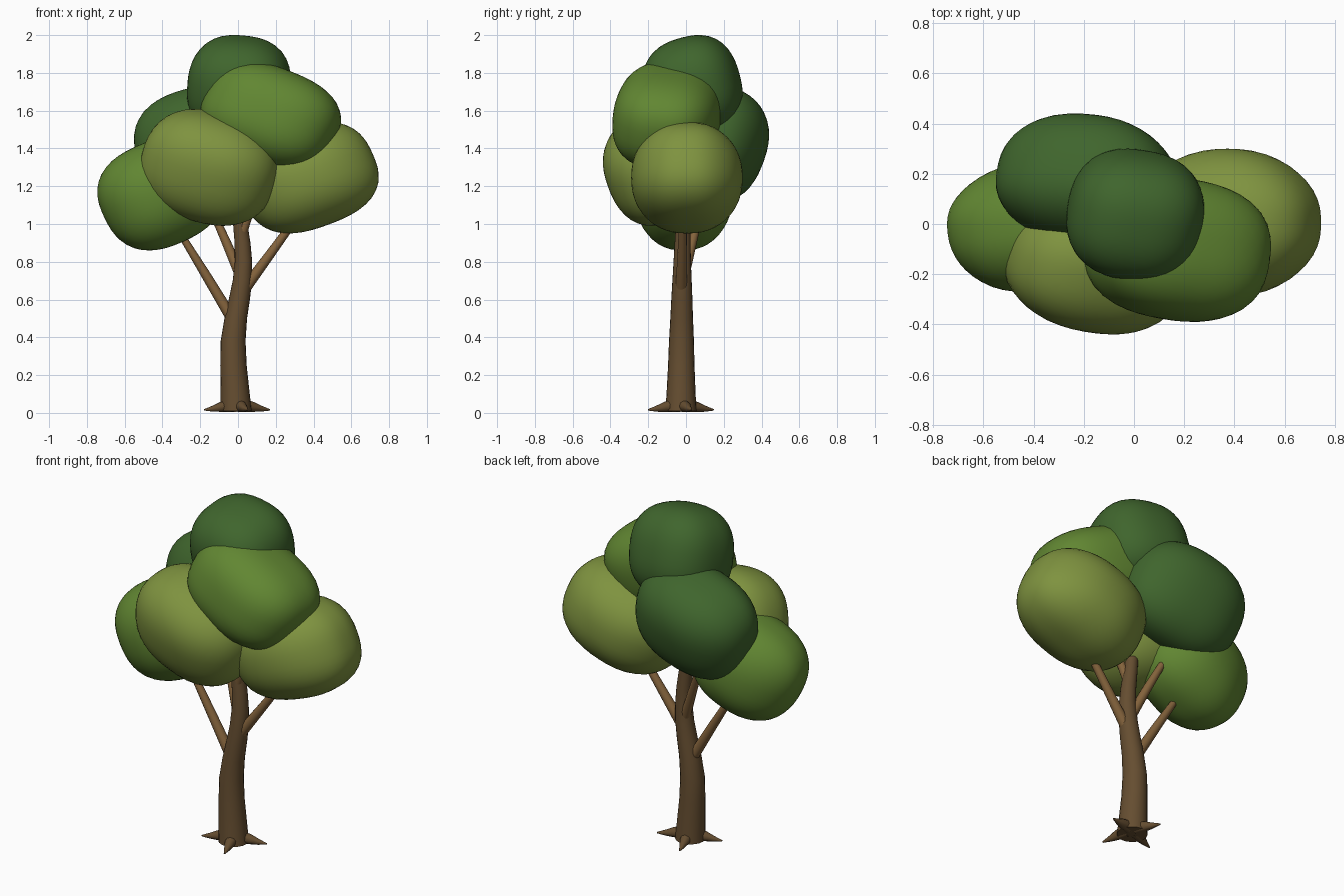
import bpy, bmesh, math
from mathutils import Vector, Matrix

if "Cube" in bpy.data.objects:
    bpy.data.objects.remove(bpy.data.objects["Cube"])


def material(name, rgb):
    m = bpy.data.materials.new(name)
    m.diffuse_color = (*rgb, 1)
    m.use_nodes = True
    m.node_tree.nodes["Principled BSDF"].inputs["Base Color"].default_value = m.diffuse_color
    return m


BARK = material("bark", (0.130, 0.075, 0.030))
LIMB = material("limb", (0.23, 0.125, 0.045))
DARK = material("dark_green", (0.050, 0.130, 0.026))
MID = material("mid_green", (0.120, 0.240, 0.032))
OLIVE = material("olive_green", (0.210, 0.290, 0.050))


def finish(bm, name, mat):
    bmesh.ops.recalc_face_normals(bm, faces=bm.faces)
    me = bpy.data.meshes.new(name)
    bm.to_mesh(me)
    bm.free()
    ob = bpy.data.objects.new(name, me)
    bpy.context.collection.objects.link(ob)
    me.materials.append(mat)
    bpy.context.view_layer.objects.active = ob
    ob.select_set(True)
    bpy.ops.object.shade_smooth_by_angle(angle=math.radians(50))
    ob.select_set(False)
    return ob


def tube(name, points, mat, sides=16, level=False):
    """Tapered tube through (x, y, z, radius) points; level keeps rings flat."""
    bm = bmesh.new()
    pos = [Vector(p[:3]) for p in points]
    rings = []
    for i, p in enumerate(points):
        d = pos[min(i + 1, len(pos) - 1)] - pos[max(i - 1, 0)]
        if level:
            d = Vector((0, 0, 1))
        q = Vector((0, 0, 1)).rotation_difference(d)
        ring = []
        for k in range(sides):
            a = 2 * math.pi * k / sides
            ring.append(bm.verts.new(pos[i] + q @ Vector((math.cos(a), math.sin(a), 0)) * p[3]))
        rings.append(ring)
    for a, b in zip(rings, rings[1:]):
        for k in range(sides):
            j = (k + 1) % sides
            bm.faces.new((a[k], a[j], b[j], b[k]))
    bm.faces.new(rings[0][::-1])
    bm.faces.new(rings[-1])
    return finish(bm, name, mat)


def leaf_mass(name, xr, yr, zr, angles, power, pinch, mat):
    """Rounded-box blob, turned by (pitch, tilt, yaw), narrowed in depth
    towards its ends, then fitted to the given x, y, z ranges."""
    bm = bmesh.new()
    bmesh.ops.create_icosphere(bm, subdivisions=4, radius=1)
    half = Vector([(r[1] - r[0]) / 2 for r in (xr, yr, zr)])
    mid = Vector([(r[1] + r[0]) / 2 for r in (xr, yr, zr)])
    pitch, tilt, yaw = (math.radians(a) for a in angles)
    rot = (Matrix.Rotation(yaw, 3, 'Z') @ Matrix.Rotation(tilt, 3, 'Y')
           @ Matrix.Rotation(pitch, 3, 'X'))
    for v in bm.verts:
        s = sum(abs(c) ** power for c in v.co) ** (-1 / power)
        v.co = rot @ Vector([c * s * h for c, h in zip(v.co, half)])
        v.co.y *= 1 - pinch * ((v.co.x / half.x) ** 2 + 0.6 * (v.co.z / half.z) ** 2)
    size = [max(abs(v.co[i]) for v in bm.verts) for i in range(3)]
    for v in bm.verts:
        v.co = mid + Vector([v.co[i] * half[i] / size[i] for i in range(3)])
    return finish(bm, name, mat)


# Curved tapering trunk
tube("trunk", [(-0.01, -0.027, 0.01, 0.082), (-0.016, -0.026, 0.12, 0.076),
               (-0.024, -0.025, 0.25, 0.07), (-0.026, -0.024, 0.38, 0.066),
               (-0.012, -0.023, 0.50, 0.06), (0.007, -0.022, 0.60, 0.056),
               (0.023, -0.021, 0.70, 0.051), (0.029, -0.02, 0.80, 0.046),
               (0.024, -0.018, 0.90, 0.042), (0.012, -0.016, 1.00, 0.038),
               (0.0, -0.01, 1.15, 0.032), (0.0, 0.0, 1.35, 0.025)], BARK, 20, True)

# Four pointed roots around the base
for n in range(4):
    a = math.radians(-72 + 90 * n)
    tube(f"root_{n + 1}", [(-0.005 + r * math.cos(a), -0.027 + r * math.sin(a), z, w)
                           for r, z, w in ((0.03, 0.04, 0.036), (0.09, 0.031, 0.027),
                                           (0.135, 0.022, 0.016), (0.182, 0.016, 0.004))], BARK, 10)

# Branches reaching into the foliage
tube("left_branch", [(-0.02, -0.02, 0.48, 0.031), (-0.17, -0.015, 0.73, 0.025),
                     (-0.305, -0.01, 0.95, 0.018)], LIMB, 12)
tube("right_branch", [(0.03, -0.025, 0.65, 0.031), (0.17, -0.02, 0.84, 0.025),
                      (0.33, -0.015, 1.06, 0.019)], LIMB, 12)
tube("back_branch", [(0.02, -0.015, 0.71, 0.029), (-0.065, 0.035, 0.91, 0.024),
                     (-0.15, 0.085, 1.10, 0.018)], LIMB, 12)
tube("front_branch", [(0.015, -0.025, 0.93, 0.026), (0.06, -0.045, 1.06, 0.022),
                      (0.12, -0.07, 1.25, 0.018)], LIMB, 12)

# Leaf masses
leaf_mass("left_foliage", (-0.745, -0.08), (-0.27, 0.25), (0.86, 1.46), (0, -25, 6), 2.5, 0.2, MID)
leaf_mass("front_left_foliage", (-0.52, 0.22), (-0.44, 0.12), (0.99, 1.61), (16, 17, -8), 2.45, 0.08, OLIVE)
leaf_mass("front_right_foliage", (-0.20, 0.545), (-0.39, 0.19), (1.28, 1.86), (-8, 24, -10), 2.6, 0.04, MID)
leaf_mass("right_foliage", (0.0, 0.745), (-0.29, 0.30), (0.95, 1.54), (0, -22, 0), 2.6, 0.22, OLIVE)
leaf_mass("top_foliage", (-0.27, 0.28), (-0.23, 0.30), (1.45, 2.0), (14, 6, -8), 2.5, 0.03, DARK)
leaf_mass("back_foliage", (-0.55, 0.17), (-0.10, 0.44), (1.12, 1.74), (-16, -16, -4), 2.5, 0.12, DARK)
